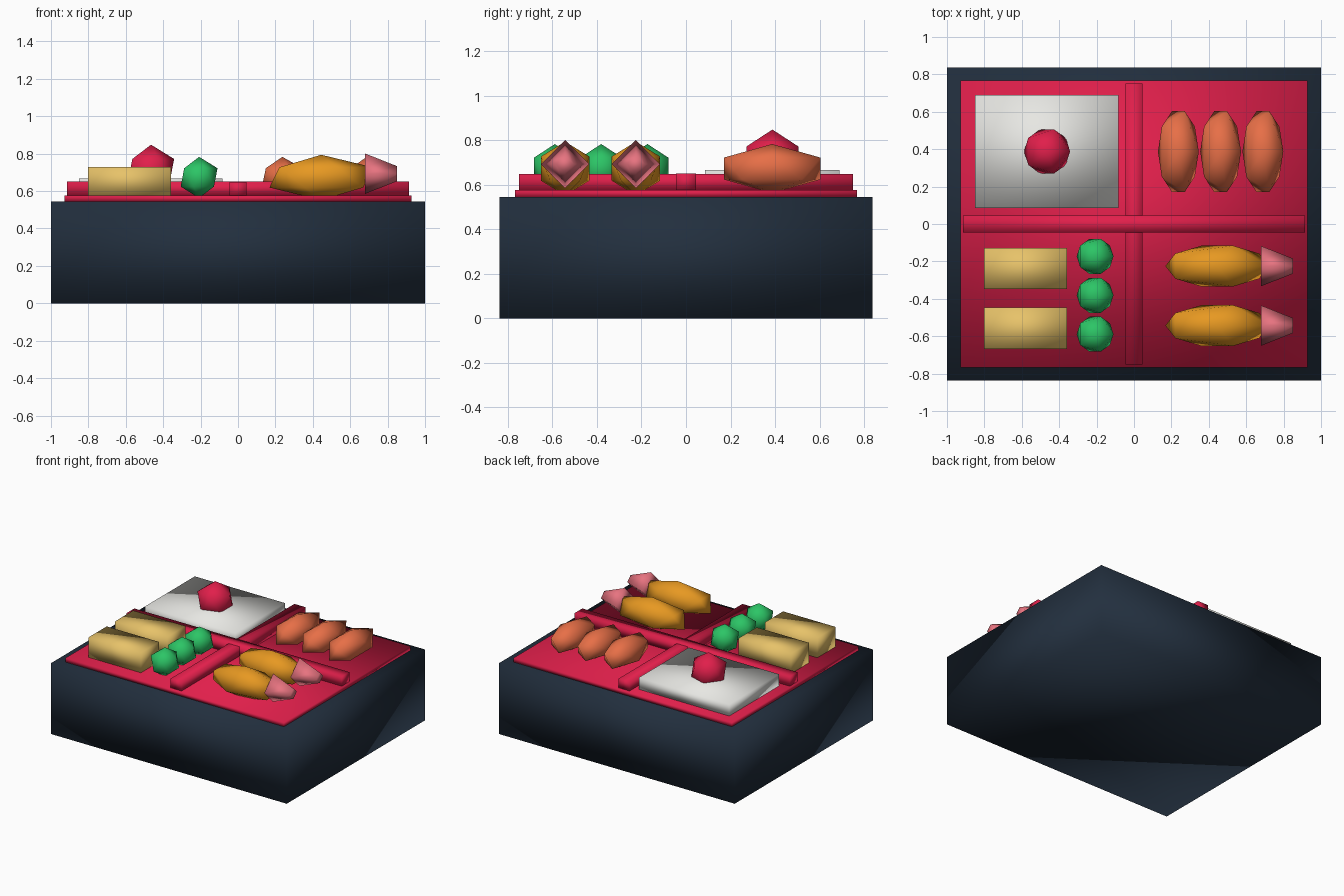
import bpy
import bmesh
from math import pi
from mathutils import Matrix, Vector

cube = bpy.data.objects.get("Cube")
if cube:
    bpy.data.objects.remove(cube, do_unlink=True)


def material(name, hex_code):
    """Flat colour from an sRGB hex code, stored as linear values."""
    srgb = [int(hex_code[i:i + 2], 16) / 255 for i in (0, 2, 4)]
    linear = [c / 12.92 if c < 0.04 else ((c + 0.055) / 1.055) ** 2.4 for c in srgb]
    mat = bpy.data.materials.new(name)
    mat.use_nodes = True
    mat.diffuse_color = (*linear, 1)
    mat.node_tree.nodes["Principled BSDF"].inputs["Base Color"].default_value = (*linear, 1)
    return mat


NAVY = material("navy lacquer", "222f3e")
CRIMSON = material("crimson", "e11f4b")
WHITE = material("rice white", "eeeeea")
YELLOW = material("egg yellow", "e9c46a")
GREEN = material("pea green", "2cc566")
SALMON = material("salmon orange", "e76f47")
ORANGE = material("golden orange", "e99a22")
PINK = material("tail pink", "f07885")


def finish(name, bm, mat, location):
    """Turn a bmesh into a smooth-shaded, coloured object."""
    for face in bm.faces:
        face.smooth = True
    mesh = bpy.data.meshes.new(name)
    bm.to_mesh(mesh)
    bm.free()
    mesh.materials.append(mat)
    obj = bpy.data.objects.new(name, mesh)
    obj.location = location
    bpy.context.scene.collection.objects.link(obj)
    return obj


def box(name, mat, low, high):
    low, high = Vector(low), Vector(high)
    bm = bmesh.new()
    bmesh.ops.create_cube(bm, size=1)
    bmesh.ops.scale(bm, vec=high - low, verts=bm.verts)
    return finish(name, bm, mat, (low + high) / 2)


def ball(name, mat, center, radii):
    """Stretched twenty-sided ball."""
    bm = bmesh.new()
    bmesh.ops.create_icosphere(bm, subdivisions=1, radius=1)
    bmesh.ops.scale(bm, vec=radii, verts=bm.verts)
    return finish(name, bm, mat, center)


def tail(name, mat, center, wide, narrow, length):
    """Four-sided tapered tail pointing along +x."""
    bm = bmesh.new()
    bmesh.ops.create_cone(bm, cap_ends=True, segments=4, radius1=wide,
                          radius2=narrow, depth=length)
    bmesh.ops.rotate(bm, cent=(0, 0, 0), verts=bm.verts,
                     matrix=Matrix.Rotation(pi / 2, 3, "Y"))
    return finish(name, bm, mat, center)


RIM = 0.545    # top of the outer box
FLOOR = 0.577  # top of the tray

# Container, tray and crossed dividers
box("outer_box", NAVY, (-1, -0.837, 0), (1, 0.837, RIM))
box("tray", CRIMSON, (-0.927, -0.767, RIM), (0.927, 0.767, FLOOR))
box("long_divider", CRIMSON, (-0.913, -0.046, FLOOR), (0.913, 0.046, 0.65))
box("cross_divider", CRIMSON, (-0.046, -0.75, FLOOR), (0.046, 0.75, 0.648))

# Rice bed with a pickled plum
box("rice_bed", WHITE, (-0.85, 0.085, FLOOR), (-0.083, 0.69, 0.667))
ball("pickled_plum", CRIMSON, (-0.465, 0.388, 0.71), (0.138, 0.138, 0.138))

# Salmon pieces
for i in range(3):
    ball(f"salmon_piece_{i + 1}", SALMON, (0.237 + 0.226 * i, 0.387, 0.673),
         (0.122, 0.255, 0.11))

# Egg rolls
for i, y in enumerate((-0.237, -0.557)):
    box(f"egg_roll_{i + 1}", YELLOW, (-0.802, y - 0.11, FLOOR), (-0.357, y + 0.11, 0.73))

# Row of green peas
for i in range(3):
    ball(f"green_pea_{i + 1}", GREEN, (-0.208, -0.173 - 0.208 * i, 0.673),
         (0.11, 0.11, 0.11))

# Fried prawns with tails
for i, y in enumerate((-0.225, -0.543)):
    ball(f"prawn_body_{i + 1}", ORANGE, (0.445, y, 0.673), (0.31, 0.128, 0.121))
    tail(f"prawn_tail_{i + 1}", PINK, (0.765, y, 0.693), 0.108, 0.04, 0.172)
